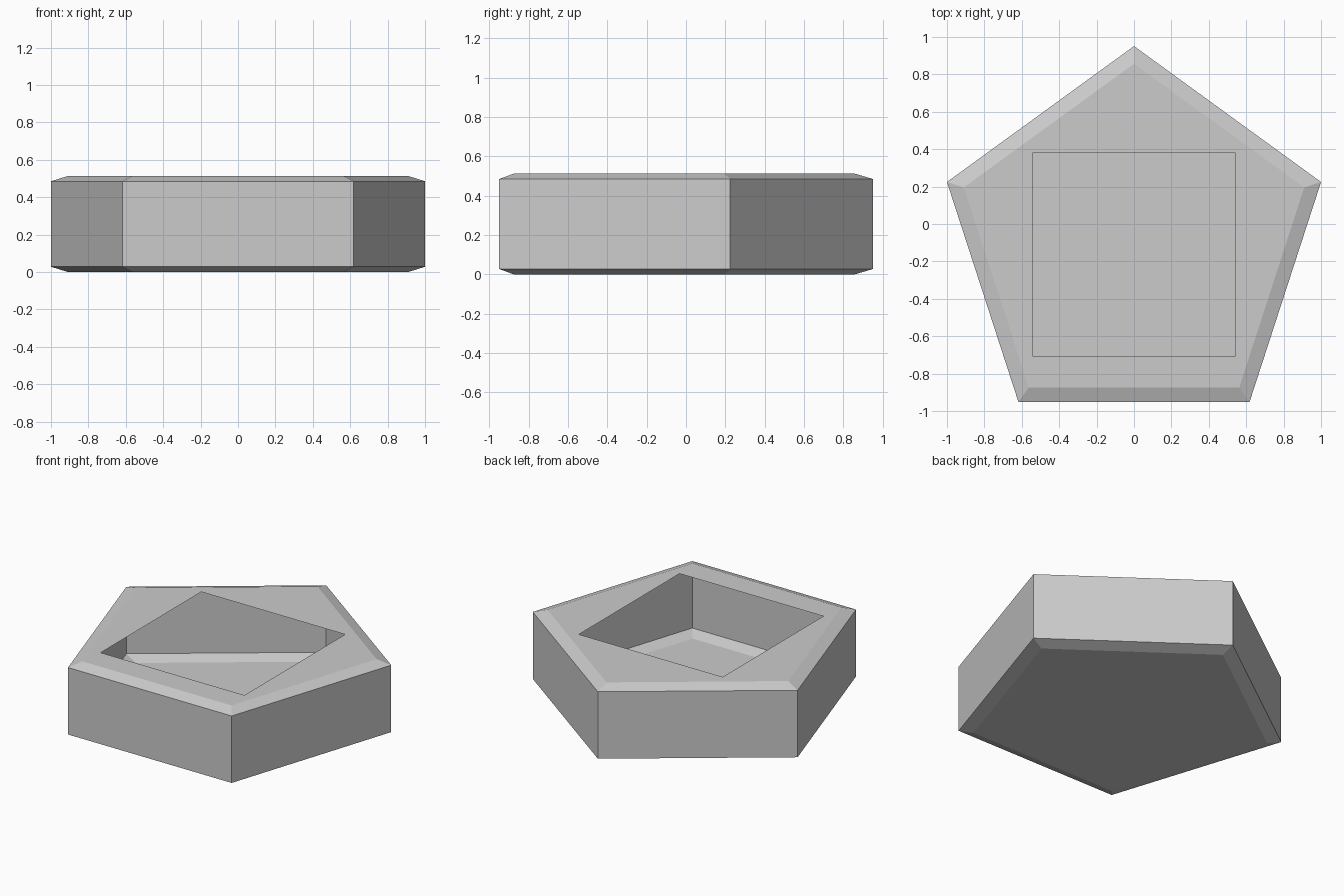
import bpy, bmesh
from math import sin, cos, tau

if "Cube" in bpy.data.objects:
    bpy.data.objects.remove(bpy.data.objects["Cube"])

R_OUT, R_IN = 1.0515, 0.957      # wall and chamfered rim radii
CY = -0.1004                     # pentagon centre, apex towards +y
HALF, HOLE_Y = 0.543, -0.163     # square opening
H, CH = 0.513, 0.028             # height, chamfer height

bm = bmesh.new()


def pentagon(radius, z):
    return [bm.verts.new((radius * sin(-i * tau / 5), CY + radius * cos(i * tau / 5), z))
            for i in range(5)]


# Chamfered pentagonal shell, no wall thickness
rings = [pentagon(r, z) for r, z in
         ((R_IN, 0), (R_OUT, CH), (R_OUT, H - CH), (R_IN, H))]
for low, high in zip(rings, rings[1:]):
    for i in range(5):
        j = (i + 1) % 5
        bm.faces.new((low[i], low[j], high[j], high[i]))
bm.faces.new(rings[0][::-1])

# Flat top with the square opening
square = [bm.verts.new((sx * HALF, HOLE_Y + sy * HALF, H))
          for sx, sy in ((-1, -1), (1, -1), (1, 1), (-1, 1))]
edges = [bm.edges.new((square[i], square[(i + 1) % 4])) for i in range(4)]
edges += [bm.edges.get((rings[3][i], rings[3][(i + 1) % 5])) for i in range(5)]
bmesh.ops.triangle_fill(bm, edges=edges, use_beauty=True, normal=(0, 0, 1))
bmesh.ops.recalc_face_normals(bm, faces=bm.faces[:])

mesh = bpy.data.meshes.new("pentagon_tray")
bm.to_mesh(mesh)
bm.free()
bpy.context.collection.objects.link(bpy.data.objects.new("pentagon_tray", mesh))
